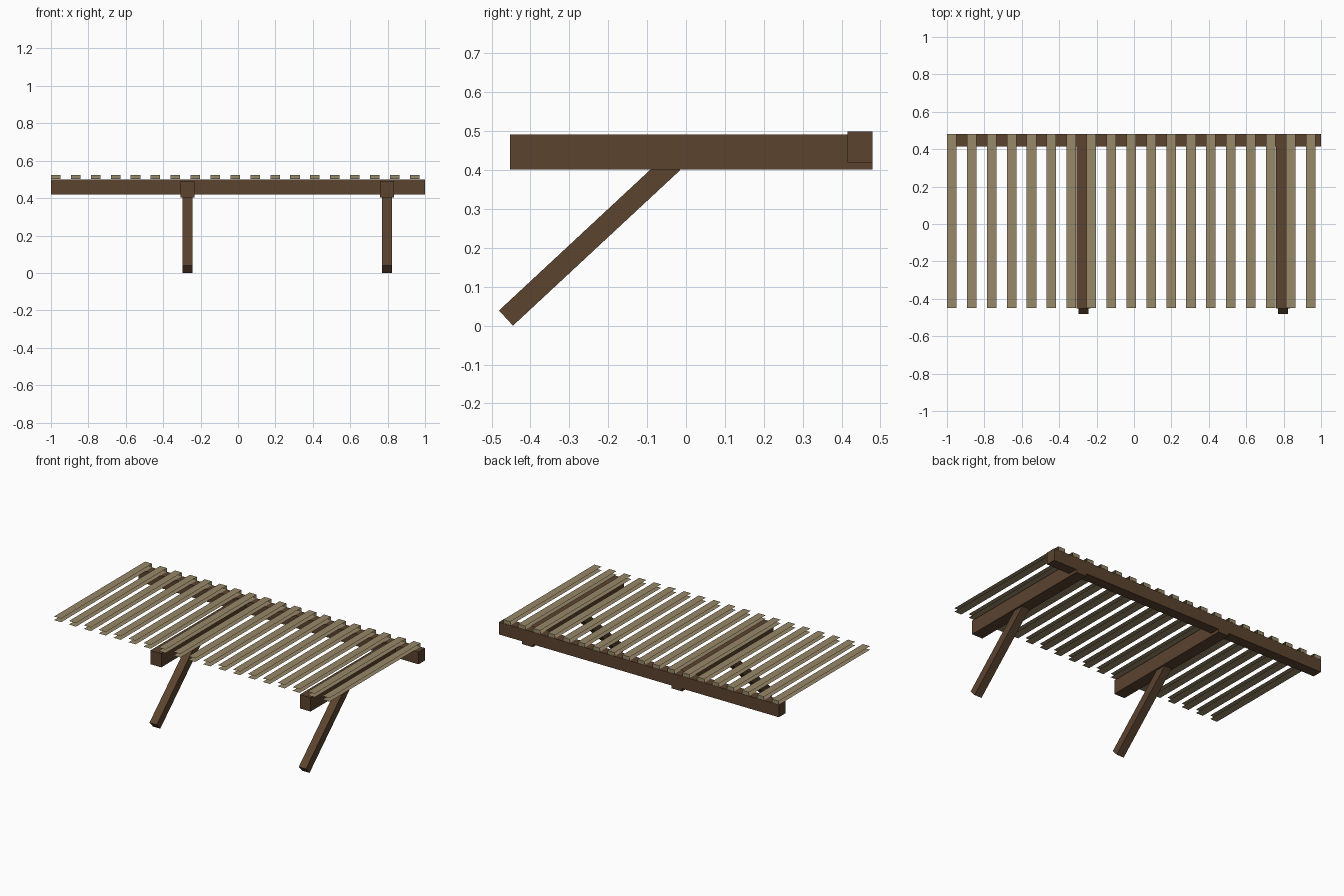
import bpy, bmesh

if "Cube" in bpy.data.objects:
    bpy.data.objects.remove(bpy.data.objects["Cube"])


def material(name, color):
    m = bpy.data.materials.new(name)
    m.diffuse_color = (*color, 1)
    m.use_nodes = True
    m.node_tree.nodes["Principled BSDF"].inputs["Base Color"].default_value = m.diffuse_color
    return m


dark_wood = material("dark_wood", (0.105, 0.056, 0.028))
pale_wood = material("pale_wood", (0.31, 0.25, 0.14))


def prism(name, profile, x0, x1, mat, keep=None):
    """Extrude a (y, z) profile from x0 to x1; keep filters faces by normal."""
    bm = bmesh.new()
    base = bm.faces.new([bm.verts.new((x0, y, z)) for y, z in profile])
    ext = bmesh.ops.extrude_face_region(bm, geom=[base], use_keep_orig=True)
    verts = [v for v in ext["geom"] if isinstance(v, bmesh.types.BMVert)]
    bmesh.ops.translate(bm, verts=verts, vec=(x1 - x0, 0, 0))
    bmesh.ops.recalc_face_normals(bm, faces=bm.faces)
    if keep:
        drop = [f for f in bm.faces if not keep(f.normal)]
        bmesh.ops.delete(bm, geom=drop, context='FACES')
    mesh = bpy.data.meshes.new(name)
    bm.to_mesh(mesh)
    bm.free()
    mesh.materials.append(mat)
    ob = bpy.data.objects.new(name, mesh)
    bpy.context.collection.objects.link(ob)
    return ob


def rect(y0, y1, z0, z1):
    return [(y0, z0), (y1, z0), (y1, z1), (y0, z1)]


# Ledger along the back wall
prism("back_ledger", rect(0.415, 0.48, 0.42, 0.50), -1, 1, dark_wood)

# Two cross beams, each carried by a slanted brace
brace = [(-0.445, 0.0), (-0.015, 0.40), (-0.05, 0.44), (-0.481, 0.039)]
for side, x in (("left", -0.27), ("right", 0.797)):
    prism(side + "_beam", rect(-0.452, 0.48, 0.402, 0.492), x - 0.038, x + 0.038, dark_wood)
    prism(side + "_brace", brace, x - 0.026, x + 0.026, dark_wood)

# Roof slats: top, bottom and back end only, open at the sides and front
slats = prism("roof_slats", rect(-0.45, 0.48, 0.501, 0.524), -1, -0.949, pale_wood,
              keep=lambda n: abs(n.z) > 0.5 or n.y > 0.5)
array = slats.modifiers.new("repeat", 'ARRAY')
array.count = 19
array.use_relative_offset = False
array.use_constant_offset = True
array.constant_offset_displace = (0.1066, 0, 0)
